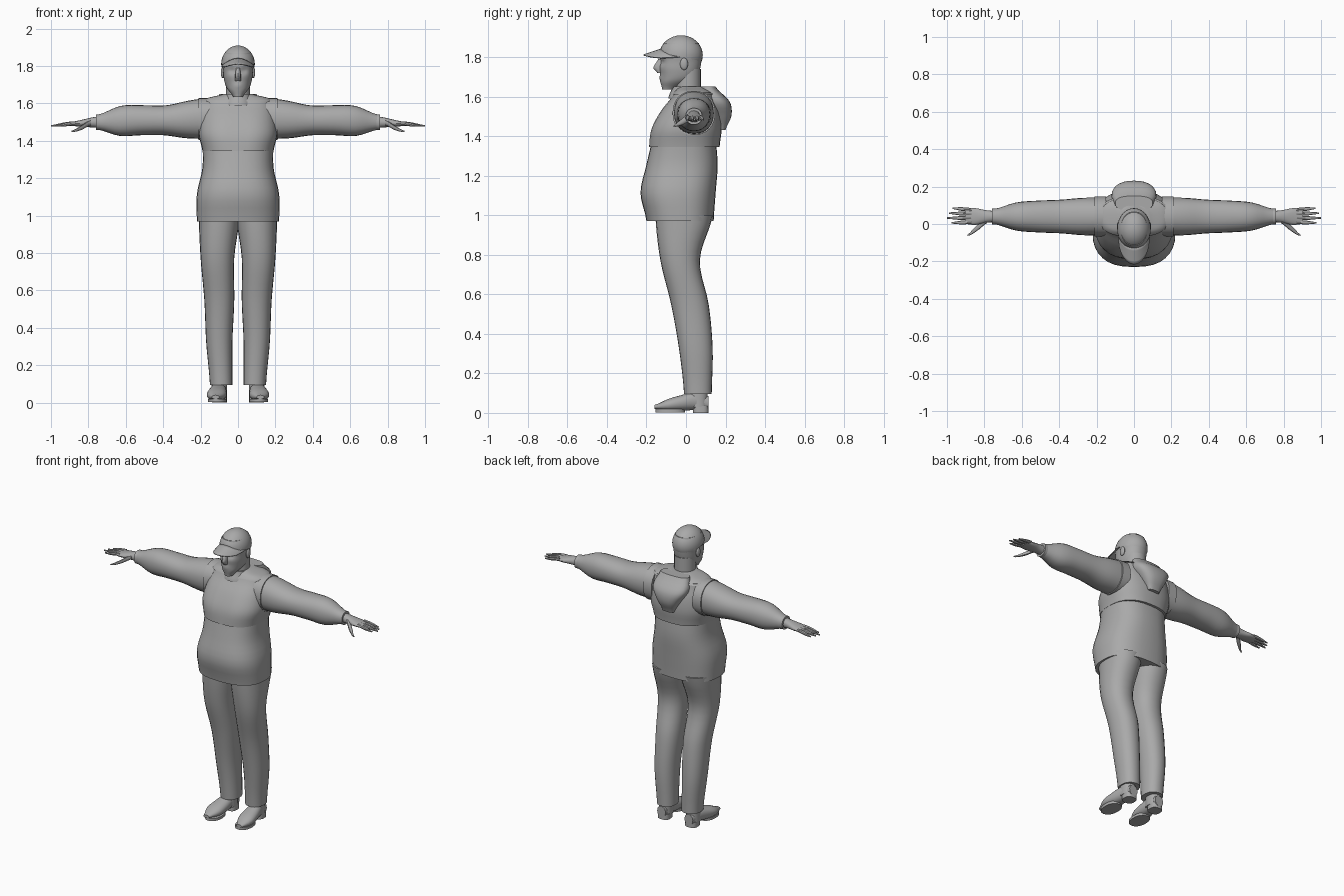
import bpy
import bmesh
import math
from mathutils import Vector

if "Cube" in bpy.data.objects:
    bpy.data.objects.remove(bpy.data.objects["Cube"], do_unlink=True)

# One plain grey for the whole figure
shade = 0.4
grey = bpy.data.materials.new("plain grey")
grey.use_nodes = True
grey.diffuse_color = (shade, shade, shade, 1)
grey.node_tree.nodes["Principled BSDF"].inputs["Base Color"].default_value = grey.diffuse_color


def finish(name, bm):
    """Turn a bmesh into a smooth shaded object."""
    bmesh.ops.recalc_face_normals(bm, faces=bm.faces[:])
    mesh = bpy.data.meshes.new(name)
    bm.to_mesh(mesh)
    bm.free()
    mesh.materials.append(grey)
    obj = bpy.data.objects.new(name, mesh)
    bpy.context.collection.objects.link(obj)
    bpy.ops.object.select_all(action="DESELECT")
    obj.select_set(True)
    bpy.context.view_layer.objects.active = obj
    bpy.ops.object.shade_smooth_by_angle(angle=math.radians(40))
    return obj


def along(values, t):
    """Smooth curve through evenly spaced values; a single number is constant."""
    if not isinstance(values, tuple):
        return values
    last = len(values) - 1
    i = min(int(t * last), last - 1)
    f = t * last - i
    before, here = values[max(i - 1, 0)], values[i]
    there, after = values[i + 1], values[min(i + 2, last)]
    leave, arrive, rise = (there - before) / 2, (after - here) / 2, there - here
    bend = 3 * rise - 2 * leave - arrive
    return here + f * (leave + f * (bend + f * (leave + arrive - 2 * rise)))


def loft(name, axis, span, centre, size, side=1, power=2.2, sides=24, steps=12, warp=None):
    """Skin rounded rings spread along one axis."""
    bm = bmesh.new()
    rings = []
    for step in range(steps + 1):
        t = step / steps
        place = span[0] + (span[1] - span[0]) * t
        (cu, cv), (su, sv) = [[along(v, t) for v in pair] for pair in (centre, size)]
        ring = []
        for k in range(sides):
            c, s = math.cos(math.tau * k / sides), math.sin(math.tau * k / sides)
            u = cu + su * math.copysign(abs(c) ** (2 / power), c)
            v = cv + sv * math.copysign(abs(s) ** (2 / power), s)
            p = Vector({"x": (place, u, v), "y": (u, place, v), "z": (u, v, place)}[axis])
            if warp:
                warp(p)
            p.x *= side
            ring.append(bm.verts.new(p))
        rings.append(ring)
    for low, high in zip(rings, rings[1:]):
        for k in range(sides):
            n = (k + 1) % sides
            bm.faces.new((low[k], low[n], high[n], high[k]))
    bm.faces.new(rings[0])
    bm.faces.new(rings[-1])
    return finish(name, bm)


def ball(name, centre, size, cut_normal=None):
    """Ellipsoid, optionally open below a plane just under its middle."""
    bm = bmesh.new()
    bmesh.ops.create_uvsphere(bm, u_segments=28, v_segments=16, radius=1)
    bmesh.ops.scale(bm, vec=size, verts=bm.verts)
    if cut_normal:
        bmesh.ops.bisect_plane(bm, geom=bm.verts[:] + bm.edges[:] + bm.faces[:],
                               plane_co=(0, 0, -0.01), plane_no=cut_normal, clear_inner=True)
    bmesh.ops.translate(bm, vec=centre, verts=bm.verts)
    return finish(name, bm)


def bump(distance, width):
    return math.exp(-(distance / width) ** 2)


def chest_shape(p):
    # shallow hollow between the two halves of the chest
    if p.y < 0:
        p.y += 0.01 * bump(p.x, 0.05) * bump(p.z - 1.45, 0.1)


def face_shape(p):
    # pull in the eye sockets and push out the mouth
    if p.y < -0.06:
        p.y += 0.013 * bump(abs(p.x) - 0.03, 0.02) * bump(p.z - 1.775, 0.015)
        p.y -= 0.007 * bump(p.x, 0.025) * bump(p.z - 1.695, 0.015)


# Jacket: belly, chest yoke overlapping it at the seam, and shoulders
loft("jacket_body", "z", span=(0.97, 1.4), centre=(0, (-0.03, -0.04, -0.02, -0.01)),
     size=((0.22, 0.22, 0.19, 0.19), (0.17, 0.19, 0.18, 0.16)), power=2.5, sides=32)
loft("jacket_yoke", "z", span=(1.345, 1.62), centre=(0, (-0.01, 0, 0.02, 0.04)),
     size=((0.19, 0.21, 0.2, 0.18), (0.18, 0.18, 0.15, 0.1)),
     power=2.5, sides=32, warp=chest_shape)
loft("jacket_shoulders", "z", span=(1.61, 1.65), centre=(0, (0.04, 0.03)),
     size=((0.19, 0.16, 0.08), (0.11, 0.09, 0.07)), power=2.5, sides=32)

# Hood hanging on the back, and the neckline
loft("hood", "z", span=(1.43, 1.65), centre=(0, (0.18, 0.17, 0.15, 0.11)),
     size=((0.04, 0.08, 0.12, 0.1), (0.02, 0.06, 0.07, 0.04)), power=2.6)
loft("neck_collar", "z", span=(1.59, 1.65), centre=(0, 0.01),
     size=((0.09, 0.07), (0.1, 0.08)), power=2)

# Neck, head and nose
loft("neck", "z", span=(1.6, 1.74), centre=(0, 0.01), size=(0.065, 0.065), power=2)
loft("head", "z", span=(1.635, 1.87), centre=(0, (-0.09, -0.04, -0.03, -0.025, -0.025)),
     size=((0.025, 0.06, 0.075, 0.08, 0.085, 0.07), (0.03, 0.08, 0.1, 0.105, 0.105, 0.09)),
     sides=36, steps=24, warp=face_shape)
loft("nose", "z", span=(1.72, 1.79), centre=(0, -0.13),
     size=((0.015, 0.015, 0.01), (0.015, 0.035, 0.025, 0.01)), sides=12)

# Cap with a curved peak
ball("cap", (0, -0.025, 1.81), (0.09, 0.11, 0.1), cut_normal=(0, 0.2, 1))
bm = bmesh.new()
bmesh.ops.create_grid(bm, x_segments=20, y_segments=5, size=1)
for v in bm.verts:
    across, reach = v.co.x, (1 - v.co.y) / 2
    bow = math.sqrt(max(0, 1 - across ** 2))
    v.co = (0.086 * across, -0.03 - 0.095 * bow - 0.09 * reach * bow ** 0.7,
            1.84 - 0.04 * across ** 2 - 0.03 * reach * bow)
thickness = finish("cap_peak", bm).modifiers.new("thickness", "SOLIDIFY")
thickness.thickness = 0.006
thickness.offset = 0

for label, side in (("left_", 1), ("right_", -1)):
    ball(label + "ear", (side * 0.082, -0.01, 1.765), (0.01, 0.02, 0.03))

    # Sleeve, raised armhole edge and cuff
    loft(label + "sleeve", "x", span=(0.15, 0.75), centre=(0.04, (1.52, 1.51, 1.51, 1.5)),
         size=((0.1, 0.1, 0.09, 0.085, 0.075, 0.04), (0.11, 0.1, 0.08, 0.08, 0.08, 0.04)),
         side=side, steps=20)
    loft(label + "armhole", "x", span=(0.15, 0.21), centre=(0.04, 1.517),
         size=(0.108, 0.112), side=side, steps=2)
    loft(label + "cuff", "x", span=(0.74, 0.76), centre=(0.04, 1.5),
         size=(0.042, 0.042), side=side, steps=1)

    # Hand: palm, four fingers and thumb
    loft(label + "palm", "x", span=(0.75, 0.9), centre=(0.04, (1.5, 1.49)),
         size=((0.03, 0.035, 0.045, 0.04), (0.03, 0.02, 0.01)), side=side, sides=16)
    fingers = {"index": 0.975, "middle": 1, "ring": 0.99, "little": 0.97}
    for i, (finger, tip) in enumerate(fingers.items()):
        root = 0.01 + 0.022 * i
        loft(label + finger + "_finger", "x", span=(0.87, tip),
             centre=((root, root + 0.004 * (i - 1)), (1.495, 1.48)),
             size=((0.01, 0.01, 0.004), (0.01, 0.01, 0.004)), side=side, sides=8, steps=6)
    loft(label + "thumb", "x", span=(0.785, 0.89), centre=((0.02, -0.02, -0.06), (1.5, 1.47, 1.45)),
         size=((0.015, 0.017, 0.013, 0.004), (0.016, 0.014, 0.01, 0.004)),
         side=side, sides=10, steps=8)

    # Trouser leg
    loft(label + "trouser_leg", "z", span=(0.095, 1),
         centre=((0.09, 0.1, 0.1, 0.11, 0.1), (0.06, 0.05, 0.02, -0.03, -0.01)),
         size=((0.06, 0.07, 0.08, 0.09, 0.11), (0.07, 0.085, 0.095, 0.1, 0.145)),
         side=side, steps=20)

    # Shoe: ankle, upper with the toe turned slightly out, sole and heel
    loft(label + "shoe_ankle", "z", span=(0.03, 0.13), centre=(0.1, 0.06),
         size=(0.042, 0.05), side=side, steps=1)
    loft(label + "shoe_upper", "y", span=(-0.16, 0.115),
         centre=((0.12, 0.1), (0.03, 0.04, 0.05, 0.06, 0.05)),
         size=((0.02, 0.05, 0.05, 0.04, 0.03), (0.01, 0.03, 0.04, 0.045, 0.035)), side=side)
    loft(label + "shoe_sole", "z", span=(0.003, 0.02), centre=(0.11, -0.08),
         size=(0.05, 0.075), side=side, steps=1)
    loft(label + "shoe_heel", "z", span=(0, 0.035), centre=(0.1, 0.075),
         size=(0.04, 0.04), side=side, power=2.8, steps=1)
